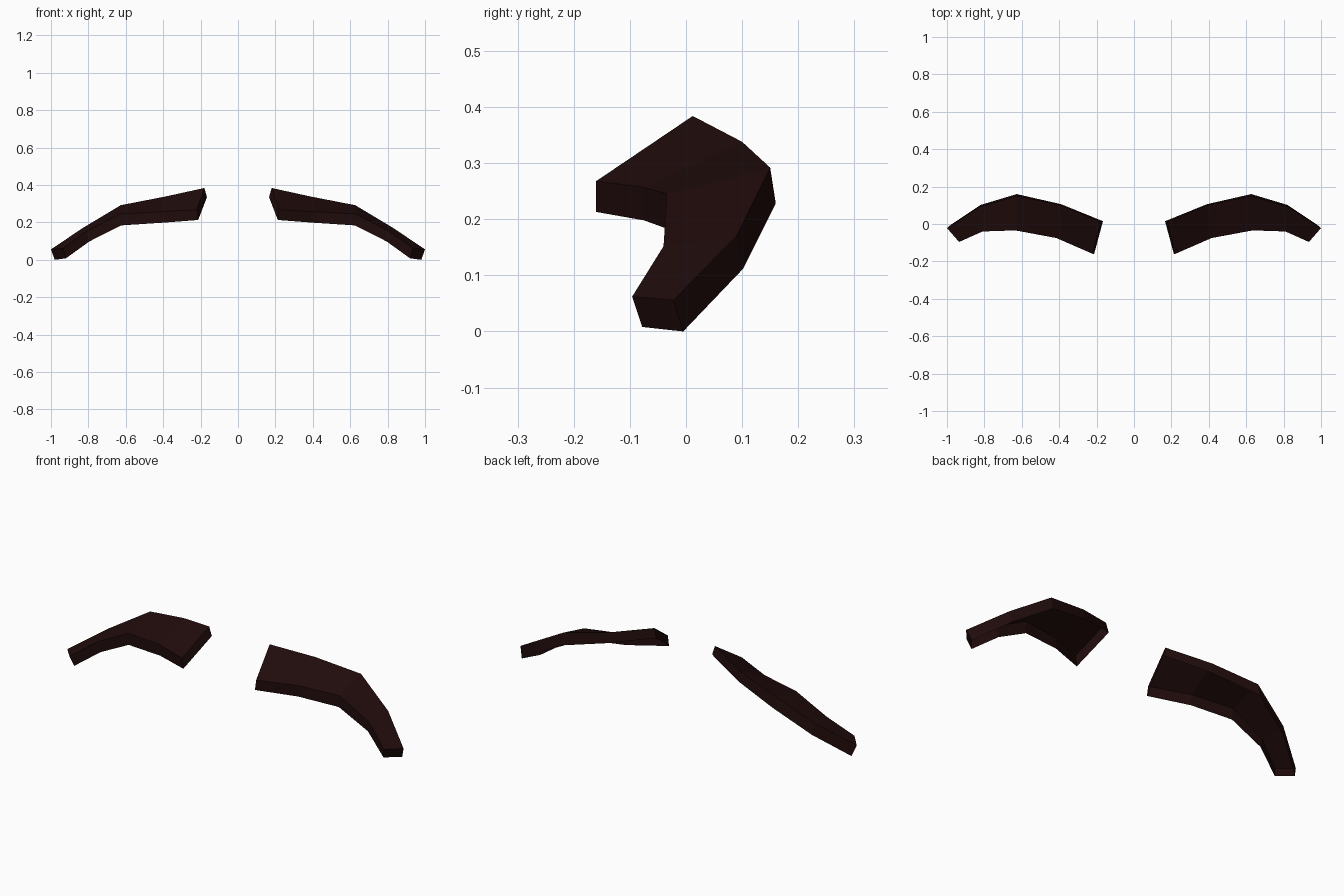
import bpy
import bmesh

# Remove the default object
default = bpy.data.objects.get("Cube")
if default:
    bpy.data.objects.remove(default, do_unlink=True)

# Single dark brown colour
brown = bpy.data.materials.new("dark_brown")
brown.use_nodes = True
colour = (0.015, 0.0035, 0.0035, 1.0)
brown.diffuse_color = colour
shader = next(n for n in brown.node_tree.nodes if n.type == 'BSDF_PRINCIPLED')
shader.inputs["Base Color"].default_value = colour

# Channel sections from the inner end to the outer tip:
# bottom back, top back, top front, bottom front (the underside is open)
SECTIONS = [
    [(.166, .015, .335), (.18, .012, .384), (.22, -.16, .268), (.213, -.16, .213)],
    [(.39, .106, .283), (.39, .1, .338), (.415, -.075, .257), (.41, -.075, .198)],
    [(.627, .16, .228), (.627, .15, .292), (.63, -.034, .245), (.625, -.036, .184)],
    [(.82, .102, .112), (.83, .09, .17), (.81, -.04, .152), (.795, -.032, .098)],
    [(.98, -.005, 0), (1, -.022, .056), (.935, -.096, .062), (.92, -.078, .008)],
]


def build_eyebrow(name, side):
    """Loft the sections into a hollow faceted shell; side is 1 or -1."""
    bm = bmesh.new()
    rings = [[bm.verts.new((side * x, y, z)) for x, y, z in section]
             for section in SECTIONS]
    # Back, top and front walls between neighbouring sections
    for ring, following in zip(rings, rings[1:]):
        for i in range(len(ring) - 1):
            bm.faces.new((ring[i], ring[i + 1], following[i + 1], following[i]))
    # End caps
    bm.faces.new(reversed(rings[0]))
    bm.faces.new(rings[-1])
    # Point the faces outwards on both sides
    if side > 0:
        bmesh.ops.reverse_faces(bm, faces=bm.faces)
    bm.normal_update()

    mesh = bpy.data.meshes.new(name)
    bm.to_mesh(mesh)
    bm.free()
    mesh.materials.append(brown)
    bpy.context.collection.objects.link(bpy.data.objects.new(name, mesh))


# Mirrored pair
build_eyebrow("left_eyebrow", 1)
build_eyebrow("right_eyebrow", -1)
